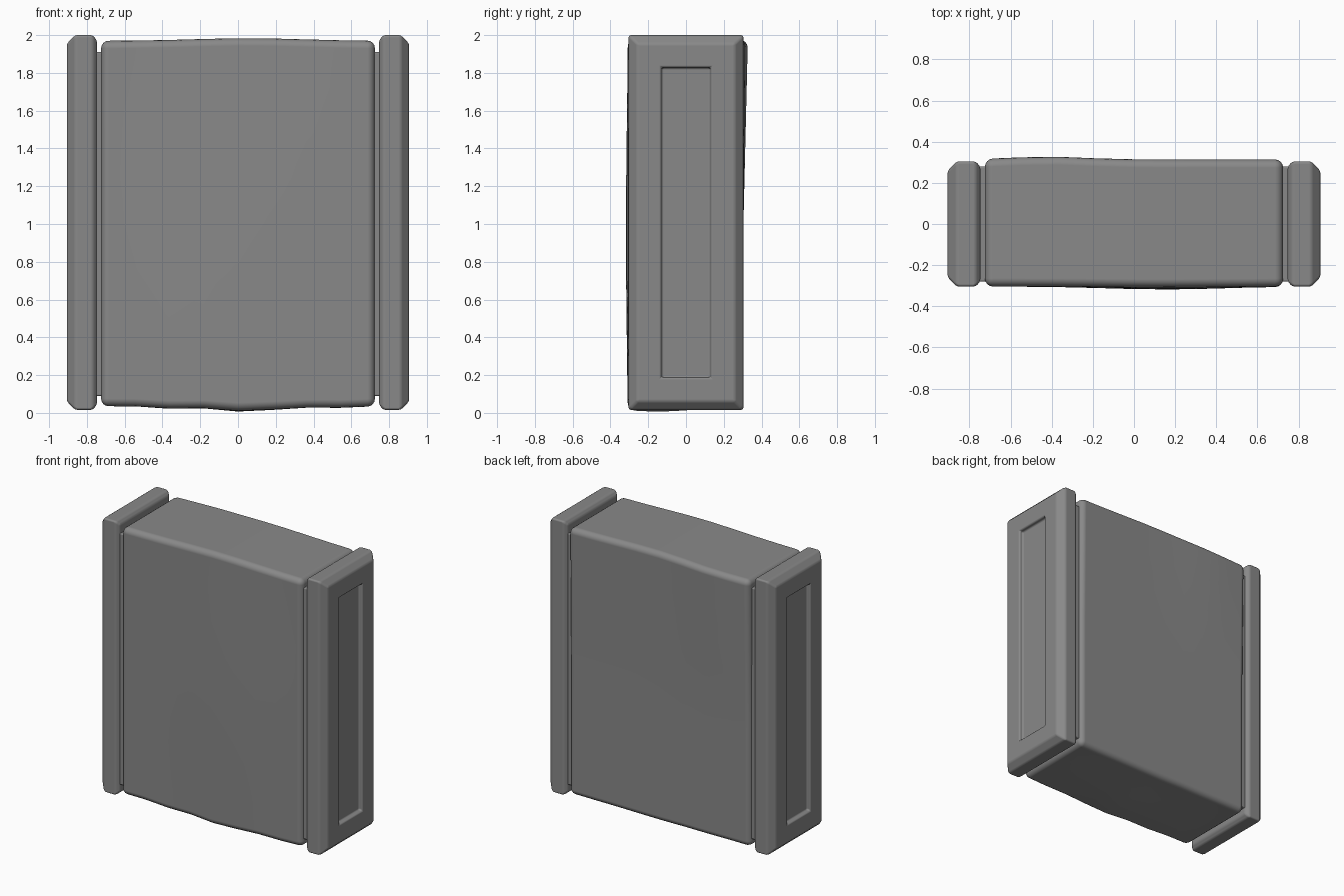
import bpy, bmesh, math
from mathutils import Vector

cube = bpy.data.objects.get("Cube")
if cube:
    bpy.data.objects.remove(cube, do_unlink=True)

grey = bpy.data.materials.new("mid_grey")
grey.use_nodes = True
COLOUR = (0.25, 0.25, 0.25, 1)
grey.diffuse_color = COLOUR
grey.node_tree.nodes["Principled BSDF"].inputs["Base Color"].default_value = COLOUR


def finish(name, bm, width, segments):
    """Turn a bmesh into a smooth object with rounded edges."""
    bmesh.ops.recalc_face_normals(bm, faces=bm.faces)
    mesh = bpy.data.meshes.new(name)
    bm.to_mesh(mesh)
    bm.free()
    mesh.materials.append(grey)
    for poly in mesh.polygons:
        poly.use_smooth = True
    obj = bpy.data.objects.new(name, mesh)
    bpy.context.collection.objects.link(obj)
    bevel = obj.modifiers.new("rounded_edges", "BEVEL")
    bevel.width = width
    bevel.segments = segments
    bevel.limit_method = "ANGLE"
    bevel.angle_limit = math.radians(25)
    bevel.harden_normals = True
    return obj


def loft(name, side, stations, zmid, width):
    """Join rectangles (x, half depth, half height) into a closed solid."""
    bm = bmesh.new()
    rings = [[bm.verts.new((side * x, sy * hy, zmid + sz * hz))
              for sy, sz in ((-1, -1), (1, -1), (1, 1), (-1, 1))]
             for x, hy, hz in stations]
    for a, b in zip(rings, rings[1:]):
        for i in range(4):
            j = (i + 1) % 4
            bm.faces.new((a[i], a[j], b[j], b[i]))
    bm.faces.new(rings[0])
    bm.faces.new(rings[-1])
    return finish(name, bm, width, 3)


def bump(value, centre, spread):
    return math.exp(-((value - centre) / spread) ** 2)


# Padded central body: a gridded box with gently uneven faces
bm = bmesh.new()
bmesh.ops.create_cube(bm, size=1)
bmesh.ops.subdivide_edges(bm, edges=bm.edges[:], cuts=7, use_grid_fill=True)
for v in bm.verts:
    ux, uy, uz = v.co * 2
    x, y, z = 0.725 * ux, 0.304 * uy, 1.0025 + 0.967 * uz
    if uy < -0.99:
        y -= 0.014 * bump(x, 0.15, 0.4) * bump(z, 0.95, 0.9)
    if uy > 0.99:
        y += 0.010 * max(uz, 0) + 0.014 * bump(x, -0.42, 0.25) * max(uz, 0)
    if uz > 0.99:
        z += 0.014 * bump(x, 0.05, 0.4)
    if uz < -0.99:
        z -= (0.030 * bump(x, 0.05, 0.2) + 0.014 * bump(x, -0.33, 0.13)
              + 0.010 * bump(x, 0.48, 0.15)) * bump(y, -0.15, 0.3)
    v.co = Vector((x, y, z))
finish("body", bm, 0.04, 4)

# Narrow neck and chamfered end cap with a recessed panel, on both sides
NECK = ((0.70, 0.28, 0.91), (0.76, 0.28, 0.91))
CAP = ((0.747, 0.28, 0.965), (0.770, 0.304, 0.992), (0.862, 0.304, 0.992),
       (0.906, 0.258, 0.947), (0.906, 0.130, 0.820), (0.876, 0.130, 0.820))
for label, side in (("left", 1), ("right", -1)):
    loft(label + "_neck", side, NECK, 1.0, 0.008)
    loft(label + "_end_cap", side, CAP, 1.008, 0.012)
